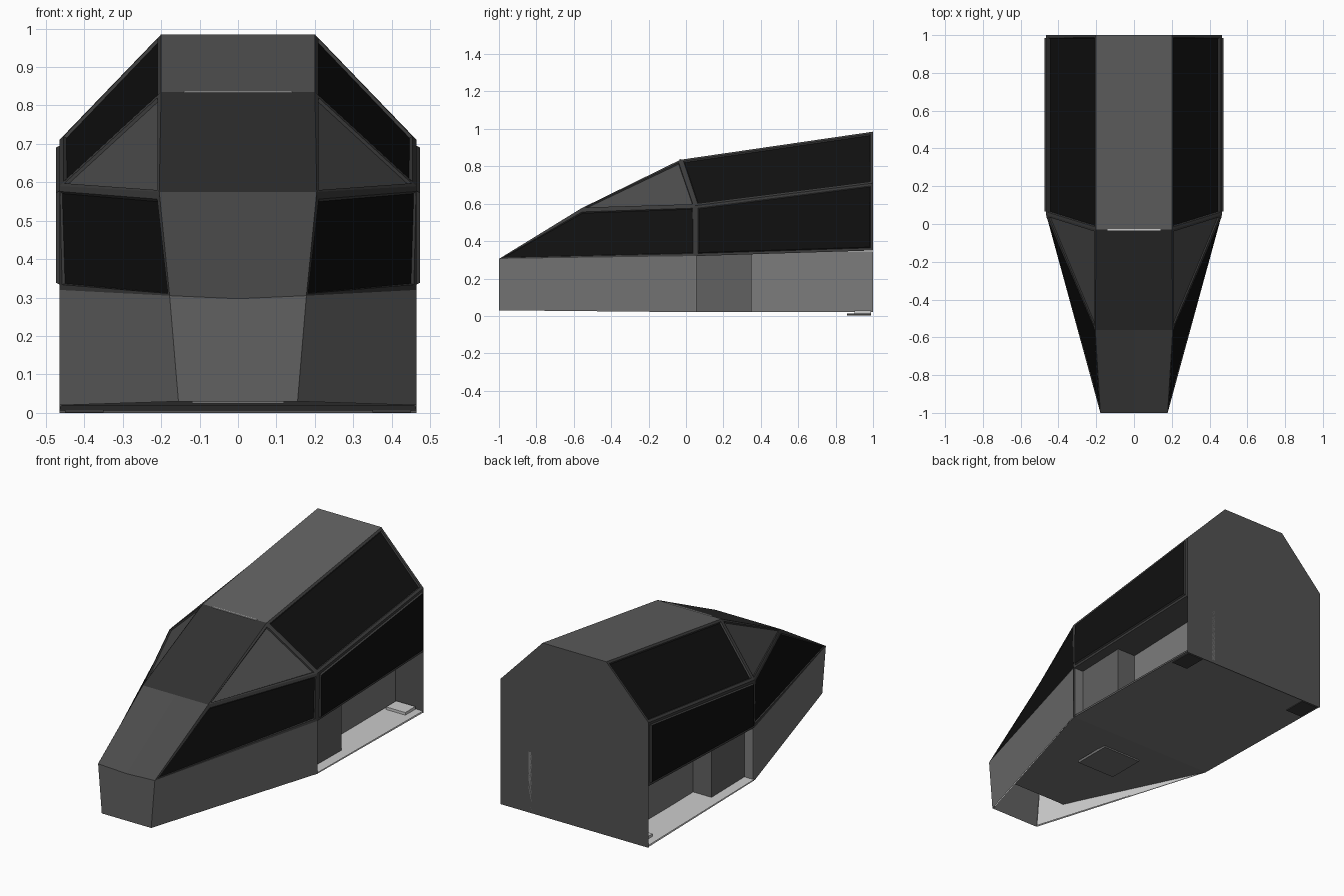
import bpy, bmesh
from mathutils import Vector

if "Cube" in bpy.data.objects:
    bpy.data.objects.remove(bpy.data.objects["Cube"])


def material(name, v):
    m = bpy.data.materials.new(name)
    m.diffuse_color = (v, v, v, 1)
    m.use_nodes = True
    m.node_tree.nodes["Principled BSDF"].inputs["Base Color"].default_value = m.diffuse_color
    return m


# Shades of the painted shell, dark panes and light interior
BODY = material("body_grey", 0.12)
GLASS = material("dark_panel", 0.005)
FRAME = material("panel_frame", 0.045)
PANE = material("side_pane", 0.07)
SCREEN = material("windscreen", 0.03)
HOOD = material("hood_grey", 0.07)
SKIRT = material("skirt_grey", 0.17)
REAR = material("rear_grey", 0.085)
UNDER = material("underside_grey", 0.2)
LIGHT = material("light_liner", 0.55)
SHELL = (BODY, GLASS, FRAME, PANE, SCREEN, HOOD, SKIRT, REAR)


def finish(bm, name, mirror=True, mats=(BODY,)):
    me = bpy.data.meshes.new(name)
    bm.to_mesh(me)
    bm.free()
    ob = bpy.data.objects.new(name, me)
    bpy.context.collection.objects.link(ob)
    for m in mats:
        me.materials.append(m)
    if mirror:
        mod = ob.modifiers.new("mirror", 'MIRROR')
        mod.use_clip = True
    return ob


def box(name, x0, x1, y0, y1, z0, z1, mirror=True, mat=BODY):
    bm = bmesh.new()
    bmesh.ops.create_cube(bm, size=1)
    for v in bm.verts:
        v.co = ((x0 + x1) / 2 + v.co.x * (x1 - x0),
                (y0 + y1) / 2 + v.co.y * (y1 - y0),
                (z0 + z1) / 2 + v.co.z * (z1 - z0))
    return finish(bm, name, mirror, (mat,))


def sheet(name, corners, mat):
    bm = bmesh.new()
    bm.faces.new([bm.verts.new(c) for c in corners])
    return finish(bm, name, True, (mat,))


# Half of the faceted hull, named by corner
P = {
    'roof_b': (.2, 1, .985), 'roof_f': (.2, -.03, .835),
    'kink': (.205, -.56, .575), 'nose': (.178, -1, .305), 'nose0': (.155, -1, .03),
    'mid_b': (.465, 1, .71), 'mid_f': (.465, .05, .59),
    'sill_b': (.465, 1, .35), 'sill_f': (.465, .05, .32),
    'base_b': (.465, 1, 0), 'base_f': (.465, .05, .02),
    'c_roof_b': (0, 1, .985), 'c_roof_f': (0, -.03, .835), 'c_kink': (0, -.56, .575),
    'c_nose': (0, -1, .297), 'c_nose0': (0, -1, .03), 'c_base_b': (0, 1, 0),
}
FACES = [
    ('c_roof_b c_roof_f roof_f roof_b', BODY),
    ('c_roof_f c_kink kink roof_f', SCREEN),
    ('c_kink c_nose nose kink', HOOD),
    ('c_nose c_nose0 nose0 nose', BODY),
    ('nose nose0 base_f sill_f', SKIRT),
    ('c_base_b c_roof_b roof_b mid_b sill_b base_b', REAR),
]
# Framed panels: corners, how far the pane stands out of its frame, shade
PANELS = [
    ('roof_b roof_f mid_f mid_b', -.008, GLASS),
    ('mid_b mid_f sill_f sill_b', .009, GLASS),
    ('roof_f kink mid_f', -.008, PANE),
    ('mid_f kink nose sill_f', -.006, GLASS),
]

bm = bmesh.new()
V = {k: bm.verts.new(c) for k, c in P.items()}
centre = Vector((0, .2, .3))


def face(names, mat):
    f = bm.faces.new([V[n] for n in names.split()])
    f.normal_update()
    if f.normal.dot(f.calc_center_median() - centre) < 0:
        f.normal_flip()
    f.material_index = SHELL.index(mat)
    return f


for n, m in FACES:
    face(n, m)
panels = [(face(n, FRAME), d, m) for n, d, m in PANELS]
for f, d, m in panels:
    bmesh.ops.inset_individual(bm, faces=[f], thickness=.02, depth=0)
    bmesh.ops.inset_individual(bm, faces=[f], thickness=.006, depth=d)
    f.material_index = SHELL.index(m)
finish(bm, "hull_shell", mats=SHELL)

# Thin bright seam between roof and windscreen
box("roof_seam", -.14, .14, -.034, -.027, .828, .838, False, LIGHT)

# Light liner inside the slanted nose skirt
sheet("skirt_liner", ((.149, -.99, .032), (.457, .04, .022),
                      (.457, .04, .31), (.17, -.99, .29)), LIGHT)

# Side bays under the cabin: inner wall, shallow block, ceiling and floor
box("bay_inner_wall", .27, .29, .05, 1, .02, .345, mat=UNDER)
box("bay_block", .28, .405, .05, .35, .02, .335, mat=BODY)
box("bay_front_wall", .28, .46, .045, .055, .02, .32, mat=UNDER)
sheet("bay_ceiling", ((.28, .05, .32), (.465, .05, .32),
                      (.465, 1, .35), (.28, 1, .35)), REAR)
sheet("bay_floor", ((.28, .05, .026), (.465, .05, .026),
                    (.465, .995, .014), (.28, .995, .014)), LIGHT)

# Floor: flat under the bays, sloping up inside the open nose
bm = bmesh.new()
rows = [[bm.verts.new((x, y, z)) for x in (0, w)]
        for w, y, z in ((.465, 1, .005), (.462, .05, .018), (.2, -.83, .11))]
for a, b in zip(rows, rows[1:]):
    bm.faces.new((a[0], a[1], b[1], b[0]))
finish(bm, "floor_plate", mats=(UNDER,))

# Underside details: centre hatch and rear corner pads
box("floor_hatch", -.12, .12, -.32, -.1, .025, .04, False, SKIRT)
box("rear_pad", .35, .45, .86, .99, .001, .012, mat=FRAME)

# Low lip at the back of each bay floor
box("bay_rear_lip", .3, .42, .9, .99, .01, .03, mat=LIGHT)
